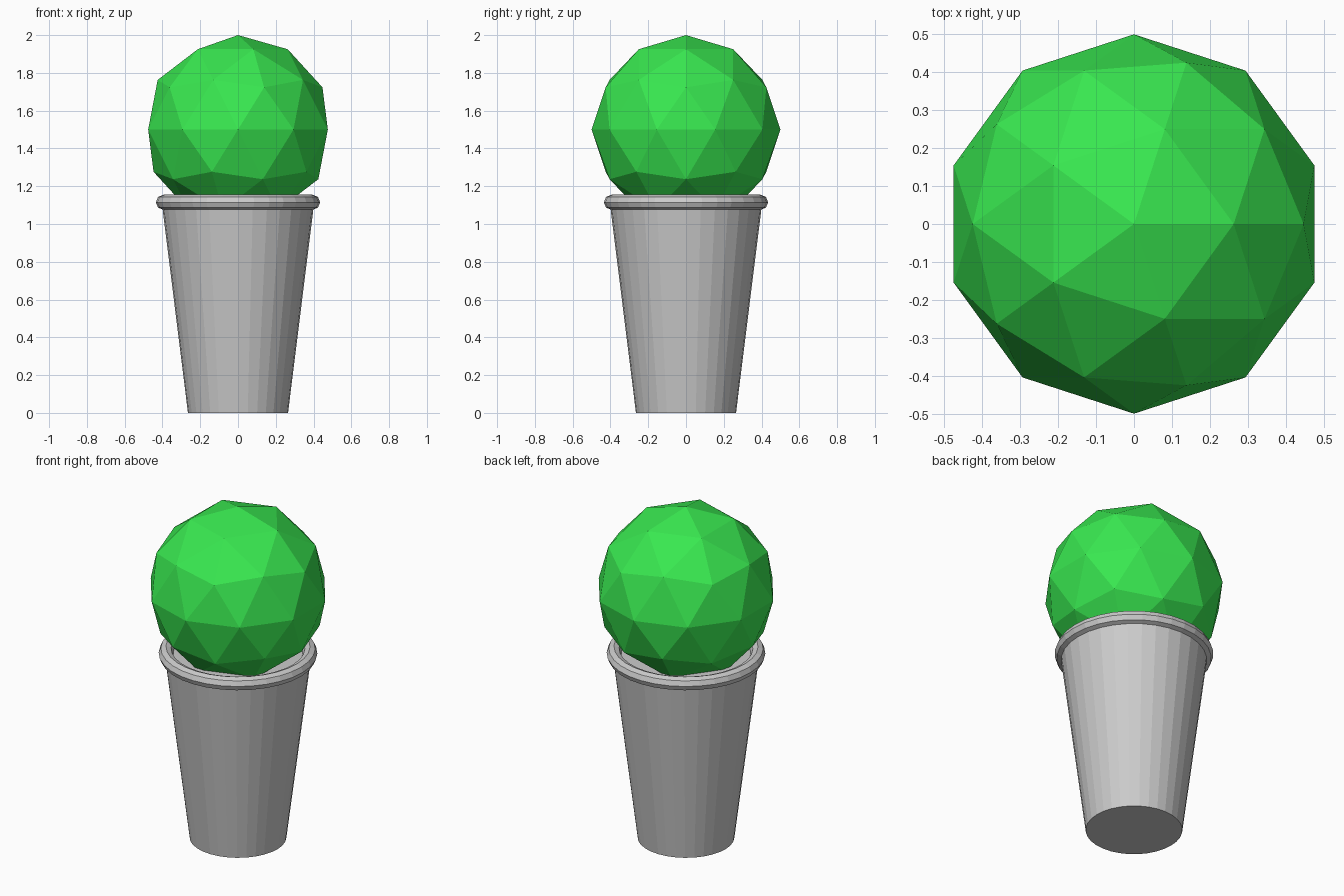
import bpy, math

if "Cube" in bpy.data.objects:
    bpy.data.objects.remove(bpy.data.objects["Cube"])

def lathe(name, profile, sides, closed=False):
    """Revolve (radius, z) points round the z axis; ends are capped unless closed."""
    n = len(profile)
    verts = [(r * math.cos(2 * math.pi * s / sides), r * math.sin(2 * math.pi * s / sides), z)
             for s in range(sides) for r, z in profile]
    faces = []
    for s in range(sides):
        a, b = s * n, (s + 1) % sides * n
        for i in range(n if closed else n - 1):
            j = (i + 1) % n
            faces.append((a + i, b + i, b + j, a + j))
    if not closed:
        faces.append([s * n for s in reversed(range(sides))])
        faces.append([s * n + n - 1 for s in range(sides)])
    mesh = bpy.data.meshes.new(name)
    mesh.from_pydata(verts, [], faces)
    obj = bpy.data.objects.new(name, mesh)
    bpy.context.collection.objects.link(obj)
    return obj

# Tapered cup body
lathe("cup", [(0.265, 0), (0.403, 1.11)], 32)

# Rolled rim with an eight-sided section
rim = [(0.395 + 0.04 * math.cos(math.radians(a)), 1.115 + 0.04 * math.sin(math.radians(a)))
       for a in range(0, 360, 45)]
lathe("rim", rim, 32, closed=True)

# Faceted scoop
bpy.ops.mesh.primitive_ico_sphere_add(subdivisions=2, radius=0.5, location=(0, 0, 1.5))
scoop = bpy.context.object
scoop.name = "scoop"
green = bpy.data.materials.new("green")
green.diffuse_color = (0.04, 0.8, 0.08, 1)
green.use_nodes = True
green.node_tree.nodes["Principled BSDF"].inputs["Base Color"].default_value = green.diffuse_color
scoop.data.materials.append(green)
